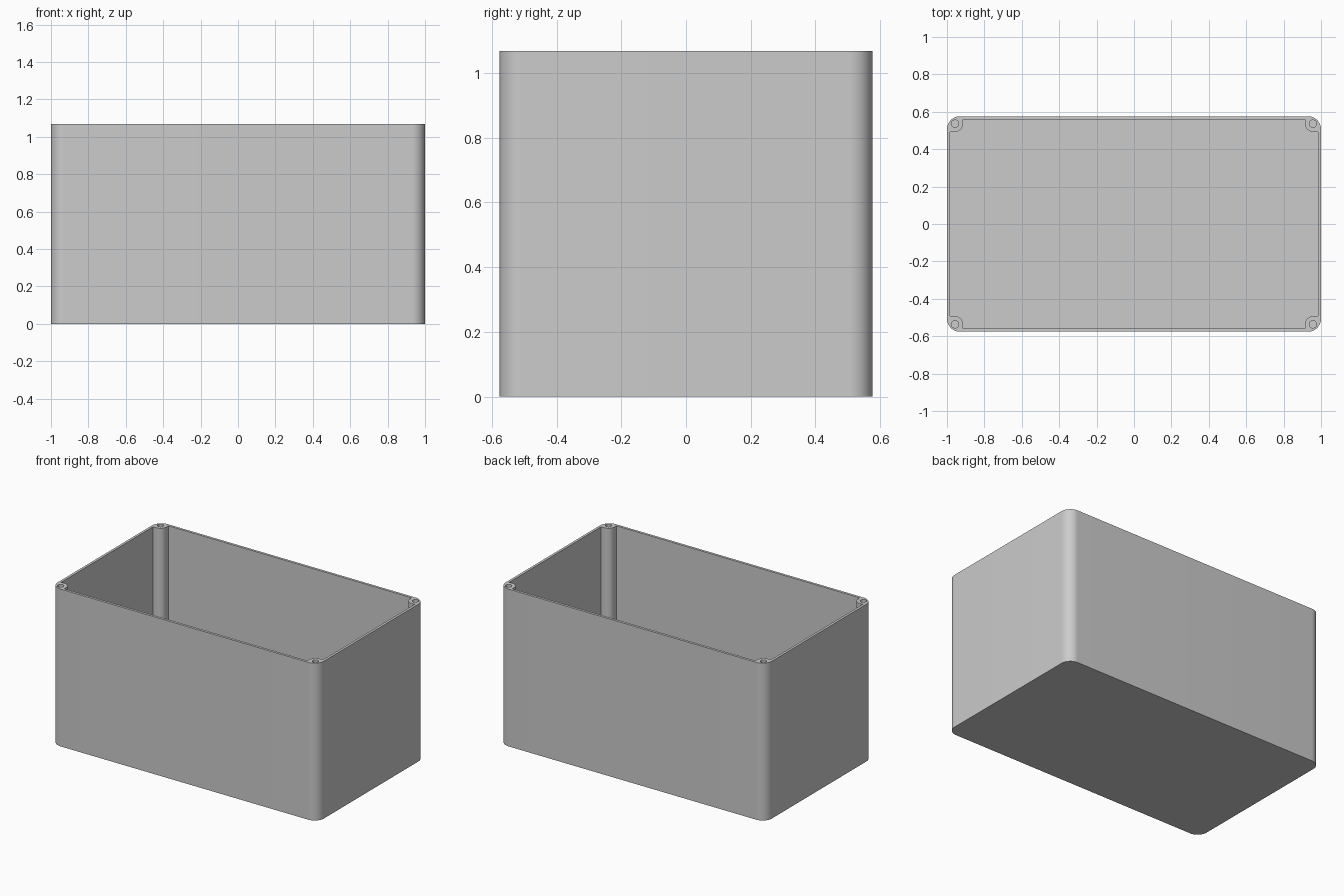
import bpy, bmesh
from math import cos, sin, pi

if "Cube" in bpy.data.objects:
    bpy.data.objects.remove(bpy.data.objects["Cube"])

HX, HY, H = 1.0, 0.576, 1.068       # half width, half depth, height
WALL, FLOOR, CORNER = 0.017, 0.02, 0.07
BX, BY, BR, HOLE = 0.957, 0.536, 0.043, 0.02   # screw boss centre, radius, hole radius

grey = bpy.data.materials.new("plain grey")
grey.use_nodes = True
grey.diffuse_color = (0.6, 0.6, 0.6, 1)
grey.node_tree.nodes["Principled BSDF"].inputs["Base Color"].default_value = (0.6, 0.6, 0.6, 1)


def arc(cx, cy, r, a0, a1, n):
    return [(cx + r * cos(a0 + (a1 - a0) * i / n),
             cy + r * sin(a0 + (a1 - a0) * i / n)) for i in range(n + 1)]


def four_corners(quarter):
    """Mirror a counter-clockwise +x +y corner path into a closed outline."""
    back = quarter[::-1]
    return (quarter + [(-x, y) for x, y in back]
            + [(-x, -y) for x, y in quarter] + [(x, -y) for x, y in back])


def prism(name, outlines, z0, z1):
    bm = bmesh.new()
    for outline in outlines:
        base = bm.faces.new([bm.verts.new((x, y, z0)) for x, y in outline])
        top = bmesh.ops.extrude_face_region(bm, geom=[base])["geom"]
        for v in top:
            if isinstance(v, bmesh.types.BMVert):
                v.co.z = z1
    bmesh.ops.recalc_face_normals(bm, faces=bm.faces)
    mesh = bpy.data.meshes.new(name)
    bm.to_mesh(mesh)
    bm.free()
    mesh.materials.append(grey)
    ob = bpy.data.objects.new(name, mesh)
    bpy.context.collection.objects.link(ob)
    return ob


# Outer body with rounded vertical corners
body = prism("enclosure_body",
             [four_corners(arc(HX - CORNER, HY - CORNER, CORNER, 0, pi / 2, 16))], 0, H)

# Cavity outline steps around a rounded screw boss in every corner
ix, iy = HX - WALL, HY - WALL
boss_path = [(ix, BY - BR)] + arc(BX, BY, BR, -pi / 2, -pi, 12) + [(BX - BR, iy)]
cavity = prism("cavity_cutter", [four_corners(boss_path)], FLOOR, H + 0.1)

# Screw holes in the bosses
holes = prism("screw_hole_cutter",
              [arc(sx * BX, sy * BY, HOLE, 0, 2 * pi * 23 / 24, 23)
               for sx in (-1, 1) for sy in (-1, 1)], H - 0.25, H + 0.1)

# Cut the body and remove the helpers
for cutter in (cavity, holes):
    mod = body.modifiers.new(cutter.name, "BOOLEAN")
    mod.operation, mod.solver, mod.object = "DIFFERENCE", "EXACT", cutter
    cutter.hide_render = True
bpy.context.view_layer.objects.active = body
body.select_set(True)
for mod in list(body.modifiers):
    bpy.ops.object.modifier_apply(modifier=mod.name)
for cutter in (cavity, holes):
    bpy.data.objects.remove(cutter)

# Smooth curved walls, crisp rims
bpy.ops.object.select_all(action="DESELECT")
body.select_set(True)
bpy.ops.object.shade_smooth_by_angle(angle=pi / 6)
